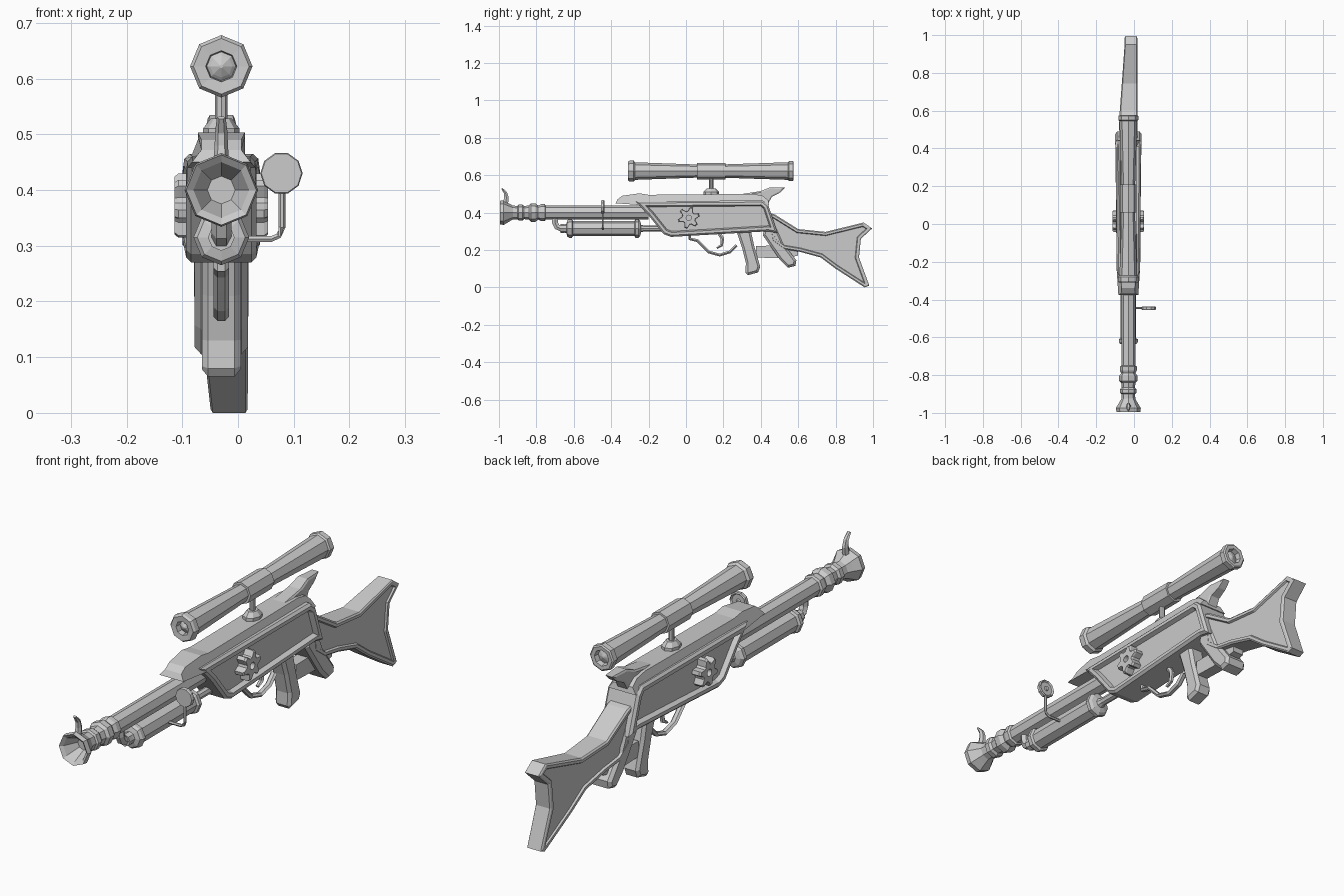
import bpy, bmesh, math
from mathutils import Vector

if "Cube" in bpy.data.objects:
    bpy.data.objects.remove(bpy.data.objects["Cube"])

CX = -0.03      # centre plane of the long parts
BARREL_Z, SCOPE_Z, TUBE_Z = 0.4, 0.622, 0.315

grey = bpy.data.materials.new("plain_grey")
grey.use_nodes = True
grey.diffuse_color = (0.6, 0.6, 0.6, 1)
grey.node_tree.nodes["Principled BSDF"].inputs["Base Color"].default_value = (0.6, 0.6, 0.6, 1)


def finish(name, bm):
    bmesh.ops.recalc_face_normals(bm, faces=bm.faces)
    mesh = bpy.data.meshes.new(name)
    bm.to_mesh(mesh)
    bm.free()
    mesh.materials.append(grey)
    obj = bpy.data.objects.new(name, mesh)
    bpy.context.collection.objects.link(obj)
    return obj


def skin(bm, rings):
    """Join successive rings of points and cap both ends."""
    loops = [[bm.verts.new(p) for p in ring] for ring in rings]
    n = len(loops[0])
    for a, b in zip(loops, loops[1:]):
        for i in range(n):
            j = (i + 1) % n
            bm.faces.new((a[i], a[j], b[j], b[i]))
    return [bm.faces.new(loops[0]), bm.faces.new(loops[-1])]


def slab(name, outline, half, steps=(), shape=None, x=CX):
    """Side outline (y, z) given width; steps inset and raise both sides."""
    bm = bmesh.new()
    sides = skin(bm, [[(s * half, y, z) for y, z in outline] for s in (-1, 1)])
    bmesh.ops.recalc_face_normals(bm, faces=bm.faces)
    for thickness, depth in steps:
        bmesh.ops.inset_individual(bm, faces=sides, thickness=thickness,
                                   depth=depth, use_even_offset=True)
    for v in bm.verts:
        if shape:
            shape(v.co)
        v.co.x += x
    return finish(name, bm)


def lathe(name, profile, z, sides=8, x=CX):
    """Turn a (y, radius) profile about a lengthwise axis."""
    bm = bmesh.new()
    angles = [i * math.tau / sides for i in range(sides)]
    skin(bm, [[(x + r * math.cos(a), y, z + r * math.sin(a)) for a in angles]
              for y, r in profile])
    return finish(name, bm)


def pipe(name, path, radii, sides=6):
    """Sweep a polygon along a path of points."""
    bm = bmesh.new()
    pts = [Vector(p) for p in path]
    rings = []
    for i, p in enumerate(pts):
        t = (pts[min(i + 1, len(pts) - 1)] - pts[max(i - 1, 0)]).normalized()
        u = Vector((1, 0, 0)) if abs(t.x) < 0.1 else Vector((0, 1, 0))
        v = t.cross(u).normalized()
        u = v.cross(t)
        ra, rb = radii[i] if isinstance(radii, list) else radii
        rings.append([p + u * ra * math.cos(k * math.tau / sides)
                      + v * rb * math.sin(k * math.tau / sides) for k in range(sides)])
    skin(bm, rings)
    return finish(name, bm)


# Barrel with hollow flared muzzle and turned collars
lathe("barrel", [(-0.93, .025), (-0.985, .05), (-0.995, .063), (-0.975, .066),
                 (-0.945, .048), (-0.925, .037), (-0.9, .036), (-0.895, .043),
                 (-0.875, .043), (-0.865, .035), (-0.84, .038), (-0.83, .049),
                 (-0.805, .049), (-0.79, .038), (-0.775, .045), (-0.755, .045),
                 (-0.75, .037), (-0.2, .037)], BARREL_Z)

# Curved front sight
pipe("front_sight", [(CX, -0.965, .45), (CX, -0.96, .48), (CX, -0.965, .505), (CX, -0.985, .53)],
     [(.014, .016), (.012, .014), (.011, .01), (.008, .004)])


# Receiver: framed, recessed sides that flare slightly at the rear
def flare(co):
    if co.y > 0.35:
        co.x *= 1.1
    if co.z > 0.44:
        co.x *= 0.96


slab("receiver", [(-0.27, .46), (.41, .465), (.44, .44), (.49, .29), (.44, .3),
                  (-0.08, .27), (-0.12, .285), (-0.2, .385)],
     .054, [(.009, .009), (.014, 0), (.007, -0.018)], flare)


# Chamfered top cover with projecting nose
def narrow_top(co):
    if co.z > 0.465:
        co.x *= 0.68
    if co.y < -0.3:
        co.x *= 0.85


slab("top_cover", [(-0.377, .45), (-0.365, .472), (-0.34, .49), (-0.25, .503), (-0.2, .495),
                   (.36, .5), (.41, .49), (.44, .465), (.445, .44), (-0.24, .44)],
     .062, shape=narrow_top)


# Rear fin
def fin_taper(co):
    co.x *= 1 - max(0, co.y - 0.38) * 3


slab("rear_fin", [(.27, .495), (.4, .515), (.45, .535), (.53, .533), (.5, .505), (.46, .485),
                  (.44, .45), (.36, .47)], .026, [(.007, .005)], fin_taper)

# Round cogs on both sides
for label, side in (("left", 1), ("right", -1)):
    bm = bmesh.new()
    outer = []
    for i in range(24):
        r = (.058, .058, .038, .038)[i % 4]
        a = (i + .5) * math.tau / 24
        outer.append((r * math.cos(a), r * math.sin(a)))
    loops = []
    for x, k in ((.04, 1), (.077, 1), (.084, .9), (.084, 0), (.062, 0)):
        loops.append([(CX + side * x, .015 + (y * k if k else y * .014 / math.hypot(y, z)),
                       .372 + (z * k if k else z * .014 / math.hypot(y, z))) for y, z in outer])
    skin(bm, loops)
    finish(label + "_cog", bm)

# Grips
slab("front_grip", [(.27, .3), (.345, .31), (.365, .22), (.397, .11), (.385, .08),
                    (.33, .065), (.318, .08), (.32, .13), (.3, .21)], .024, [(.012, .011)])
slab("rear_grip", [(.42, .32), (.485, .32), (.525, .23), (.59, .145), (.585, .115),
                   (.545, .105), (.5, .15), (.455, .215), (.41, .28)], .036, [(.012, .012)])


# Shoulder stock: leans and thins toward the butt, with sunken sides
def thin_stock(co):
    t = min(1, max(0, (co.y - .55) / .4))
    co.x = co.x * (1 - .32 * t) + .014 * t


slab("stock", [(.44, .4), (.475, .39), (.6, .312), (.745, .297), (.95, .347), (.995, .315),
               (.935, .26), (.925, .16), (.98, .01), (.955, 0), (.8, .1), (.72, .16),
               (.61, .19), (.52, .205), (.46, .25)],
     .043, [(.006, .006), (.011, 0), (.004, -0.009)], thin_stock)
slab("stock_brace", [(.375, .16), (.375, .222), (.6, .225), (.6, .17), (.53, .155)], .024)

# Trigger and guard
pipe("trigger_guard", [(CX, .27, .225), (CX, .235, .19), (CX, .18, .173), (CX, .12, .19),
                       (CX, .085, .225), (CX, .06, .25), (CX, .02, .26), (CX, .02, .285)],
     (.014, .009))
pipe("trigger", [(CX, .17, .3), (CX, .195, .26), (CX, .19, .225), (CX, .165, .21)],
     [(.011, .012), (.011, .011), (.01, .009), (.008, .005)])

# Tube under the barrel with end collars, rod and feed pipe
lathe("under_tube", [(-0.66, .02), (-0.64, .024), (-0.635, .043), (-0.625, .05), (-0.61, .05),
                     (-0.605, .041), (-0.275, .041), (-0.27, .05), (-0.255, .05),
                     (-0.245, .04), (-0.24, .02), (-0.225, .016), (-0.1, .016)], TUBE_Z)
pipe("feed_pipe", [(CX, -0.7, .385), (CX, -0.7, .345), (CX, -0.69, .324), (CX, -0.67, TUBE_Z),
                   (CX, -0.63, TUBE_Z)], (.018, .018))
lathe("pipe_collar", [(-0.672, .024), (-0.65, .024)], TUBE_Z)

# Telescopic sight with recessed domed lenses
lathe("scope", [(-0.3, .003), (-0.29, .02), (-0.285, .026), (-0.308, .028), (-0.31, .05),
                (-0.302, .056), (-0.28, .056), (-0.272, .047), (.06, .035), (.06, .044),
                (.21, .044), (.21, .036), (.545, .047), (.55, .053), (.572, .053),
                (.576, .047), (.575, .032), (.555, .028), (.565, .003)], SCOPE_Z)
pipe("scope_post", [(CX, .135, .5), (CX, .135, .6)], (.011, .011), 8)
pipe("scope_base", [(CX, .135, .485), (CX, .135, .51), (CX, .135, .528)],
     [(.033, .042), (.033, .042), (.019, .024)], 8)

# Side sight: bent arm carrying a round plate
pipe("side_sight_arm", [(-0.01, -0.445, .312), (.06, -0.445, .312), (.073, -0.445, .318),
                        (.079, -0.445, .333), (.079, -0.445, .4)], (.006, .006))
lathe("side_sight_plate", [(-0.454, .036), (-0.45, .038), (-0.44, .038), (-0.436, .034),
                           (-0.442, .029), (-0.442, .01), (-0.436, .008)], .43, 10, .078)
